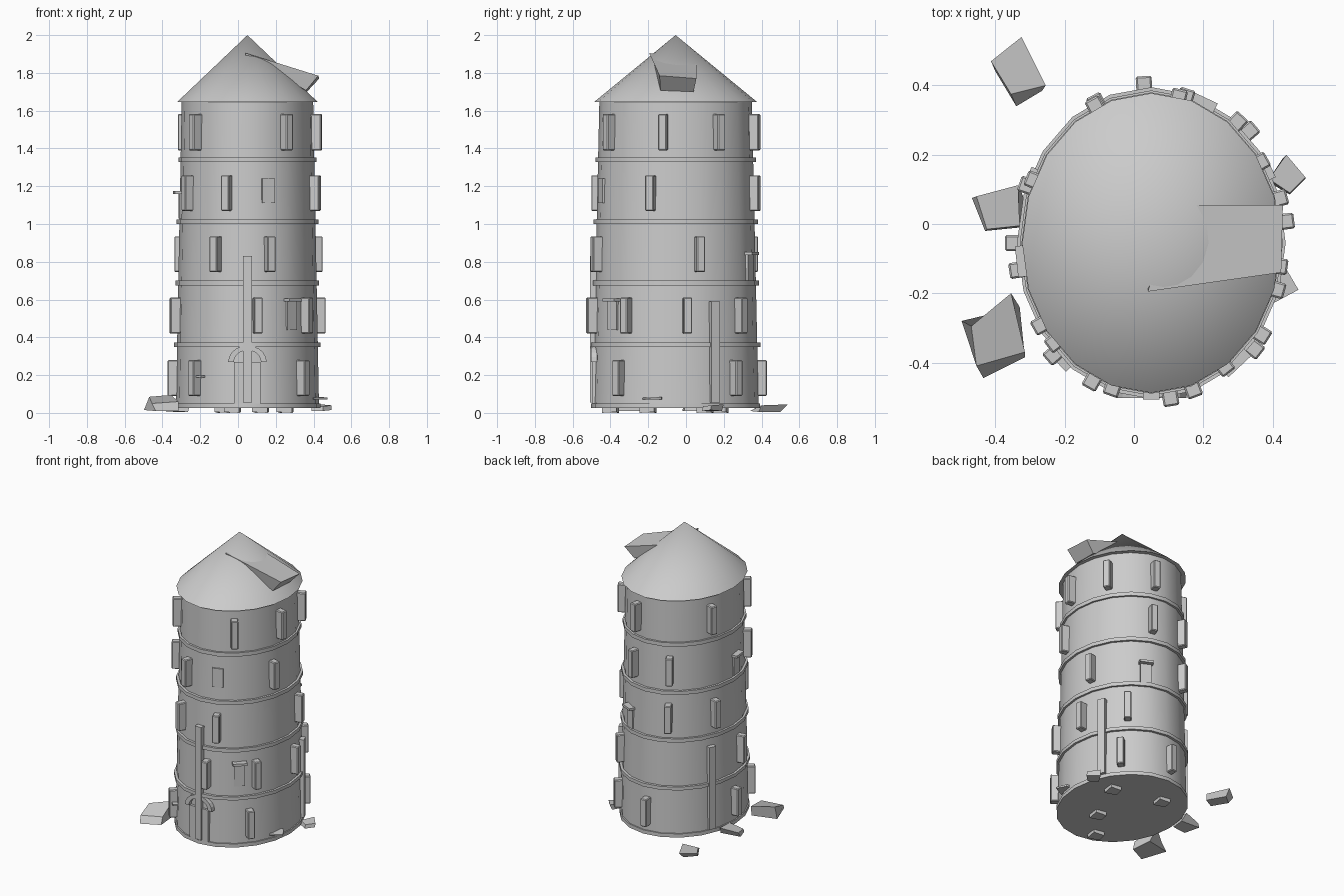
import bpy, bmesh, math
from mathutils import Vector, Matrix

if "Cube" in bpy.data.objects:
    bpy.data.objects.remove(bpy.data.objects["Cube"])

CX, CY, RATIO, SIDES = 0.05, -0.055, 1.16, 20

stone = bpy.data.materials.new("grey stone")
stone.diffuse_color = (0.6, 0.6, 0.6, 1)
stone.use_nodes = True
stone.node_tree.nodes["Principled BSDF"].inputs["Base Color"].default_value = stone.diffuse_color


def finish(name, bm, smooth=None):
    bmesh.ops.recalc_face_normals(bm, faces=bm.faces)
    me = bpy.data.meshes.new(name)
    bm.to_mesh(me)
    bm.free()
    ob = bpy.data.objects.new(name, me)
    bpy.context.collection.objects.link(ob)
    me.materials.append(stone)
    if smooth:
        bpy.ops.object.select_all(action='DESELECT')
        ob.select_set(True)
        bpy.context.view_layer.objects.active = ob
        bpy.ops.object.shade_smooth_by_angle(angle=math.radians(smooth))
    return ob


def lathe(name, profile, closed=False):
    """Oval lathe from (radius, z) points; radius 0 becomes a tip."""
    bm = bmesh.new()
    rows = []
    for r, z in profile:
        n = 1 if r == 0 else SIDES
        rows.append([bm.verts.new((CX + r * math.cos(math.tau * i / SIDES + math.pi / 2),
                                   CY + r * RATIO * math.sin(math.tau * i / SIDES + math.pi / 2), z))
                     for i in range(n)])
    pairs = list(zip(rows, rows[1:] + rows[:1])) if closed else list(zip(rows, rows[1:]))
    for a, b in pairs:
        for i in range(SIDES):
            j = (i + 1) % SIDES
            if len(b) == 1:
                bm.faces.new((a[i], a[j], b[0]))
            else:
                bm.faces.new((a[i], a[j], b[j], b[i]))
    if not closed:
        bm.faces.new(rows[0])
        if len(rows[-1]) > 1:
            bm.faces.new(rows[-1])
    return finish(name, bm, 30)


def radius(z):
    return 0.379 - 0.031 * z / 1.65


def wall_matrix(deg, z, out=0.0):
    """Frame on the wall: local x outward, y along the wall, z up."""
    t, r = math.radians(deg), radius(z)
    n = Vector((math.cos(t) * RATIO, math.sin(t), 0)).normalized()
    p = Vector((CX + r * math.cos(t), CY + r * RATIO * math.sin(t), z)) + n * out
    return Matrix.Translation(p) @ Matrix.Rotation(math.atan2(n.y, n.x), 4, 'Z')


def wall_box(name, deg, z0, z1, width, proud, bevel=0.0, deep=0.04, side=0.0):
    """Box set into the wall and standing proud of it."""
    bm = bmesh.new()
    m = wall_matrix(deg, (z0 + z1) / 2, (proud - deep) / 2)
    bmesh.ops.create_cube(bm, size=1)
    bmesh.ops.scale(bm, vec=(proud + deep, width, z1 - z0), verts=bm.verts)
    bmesh.ops.translate(bm, vec=(0, side, 0), verts=bm.verts)
    if bevel:
        bmesh.ops.bevel(bm, geom=bm.edges[:], offset=bevel, segments=1, affect='EDGES')
    bm.transform(m)
    return finish(name, bm)


def hexa(name, low, high):
    """Irregular six-sided block from two quads."""
    bm = bmesh.new()
    a, b = [bm.verts.new(p) for p in low], [bm.verts.new(p) for p in high]
    bm.faces.new(a)
    bm.faces.new(b)
    for i in range(4):
        j = (i + 1) % 4
        bm.faces.new((a[i], a[j], b[j], b[i]))
    return finish(name, bm)


# Tower wall and conical roof
lathe("tower_wall", [(radius(0), 0.025), (radius(1.65), 1.65)])
lathe("roof", [(0.373, 1.645), (0, 2.0)])

# Stone bands between floors
for z0, z1, r in [(0.025, 0.05, 0.386), (0.35, 0.373, 0.388), (0.675, 0.70, 0.38),
                  (1.0, 1.025, 0.375), (1.327, 1.353, 0.366)]:
    lathe("stone_band", [(r - 0.04, z0), (r, z0), (r, z1), (r - 0.04, z1)], closed=True)

# Upright blocks around each floor
floors = [(0.09, 0.28, [-42, 45, 93, 180, 225]),
          (0.42, 0.61, [-82, -36, 8, 51, 190]),
          (0.745, 0.935, [-72, 17, 114, 158, 244]),
          (1.07, 1.258, [-18, 75, 115, 213, 253]),
          (1.39, 1.583, [-56, -9, 33, 78, 155, 222])]
for z0, z1, angles in floors:
    for a in angles:
        wall_box("wall_block", a, z0, z1, 0.046, 0.047, 0.005)

# Tall pilasters
for a, top in [(-90, 0.83), (28, 0.59), (154, 0.62)]:
    wall_box("pilaster", a, 0.055, top, 0.048, 0.022)

# Windows with lintels
for a, z0, z1 in [(-51, 0.44, 0.59), (68, 0.70, 0.835), (187, 1.03, 1.16), (-72, 1.11, 1.24)]:
    wall_box("window_panel", a, z0, z1, 0.07, 0.006)
    if a != -72:
        wall_box("window_lintel", a, z1, z1 + 0.016, 0.09, 0.035)

# Door panel with arch
wall_box("door_panel", -90, 0.05, 0.27, 0.14, 0.006)
bm = bmesh.new()
arch = []
for i in range(11):
    t = math.pi * i / 10
    arch.append([bm.verts.new((x, r * math.cos(t), 0.27 + r * 0.85 * math.sin(t)))
                 for r, x in ((0.072, -0.03), (0.102, -0.03), (0.102, 0.012), (0.072, 0.012))])
for a, b in zip(arch, arch[1:]):
    for k in range(4):
        m = (k + 1) % 4
        bm.faces.new((a[k], a[m], b[m], b[k]))
bm.faces.new(arch[0])
bm.faces.new(arch[-1])
bm.transform(wall_matrix(-90, 0) @ Matrix.Translation((-0.004, 0, 0)))
finish("door_arch", bm)

# Broken roof slab
hexa("roof_slab",
     [(0.04, -0.185, 1.89), (0.36, -0.135, 1.707), (0.365, 0.04, 1.70), (0.12, 0.05, 1.80)],
     [(0.04, -0.195, 1.905), (0.425, -0.14, 1.785), (0.43, 0.055, 1.77), (0.12, 0.055, 1.865)])

# Fallen rubble
hexa("rubble_back",
     [(-0.34, 0.34, 0.01), (-0.265, 0.385, 0.005), (-0.33, 0.50, 0.005), (-0.40, 0.44, 0.01)],
     [(-0.355, 0.375, 0.03), (-0.255, 0.40, 0.04), (-0.325, 0.54, 0.045), (-0.413, 0.47, 0.04)])
hexa("rubble_left",
     [(-0.43, -0.02, 0.01), (-0.33, -0.01, 0.01), (-0.32, 0.08, 0.01), (-0.468, 0.075, 0.02)],
     [(-0.425, -0.015, 0.03), (-0.33, -0.005, 0.05), (-0.335, 0.112, 0.06), (-0.455, 0.08, 0.045)])
hexa("rubble_front",
     [(-0.435, -0.445, 0.01), (-0.315, -0.385, 0.01), (-0.33, -0.24, 0.01), (-0.498, -0.28, 0.015)],
     [(-0.455, -0.41, 0.05), (-0.315, -0.37, 0.06), (-0.355, -0.20, 0.095), (-0.47, -0.295, 0.085)])
hexa("rubble_right",
     [(0.39, 0.12, 0.01), (0.45, 0.085, 0.01), (0.495, 0.13, 0.015), (0.43, 0.19, 0.01)],
     [(0.39, 0.13, 0.035), (0.45, 0.09, 0.035), (0.495, 0.135, 0.04), (0.44, 0.20, 0.045)])
hexa("rubble_chip",
     [(0.38, -0.12, 0.072), (0.40, -0.23, 0.07), (0.475, -0.19, 0.07), (0.44, -0.13, 0.072)],
     [(0.38, -0.12, 0.085), (0.40, -0.23, 0.08), (0.475, -0.19, 0.08), (0.44, -0.13, 0.085)])
wall_box("wall_chip", 229, 0.187, 0.198, 0.06, 0.03)

# Small stones under the base
for x, y in [(-0.03, -0.40), (0.12, -0.2), (0.25, 0.1), (-0.08, 0.18)]:
    s = 0.045
    hexa("base_stone",
         [(x - s, y - s * 0.6, 0.005), (x + s * 0.8, y - s, 0), (x + s, y + s * 0.7, 0.005), (x - s * 0.6, y + s, 0.0)],
         [(x - s, y - s * 0.6, 0.04), (x + s * 0.8, y - s, 0.04), (x + s, y + s * 0.7, 0.04), (x - s * 0.6, y + s, 0.04)])
